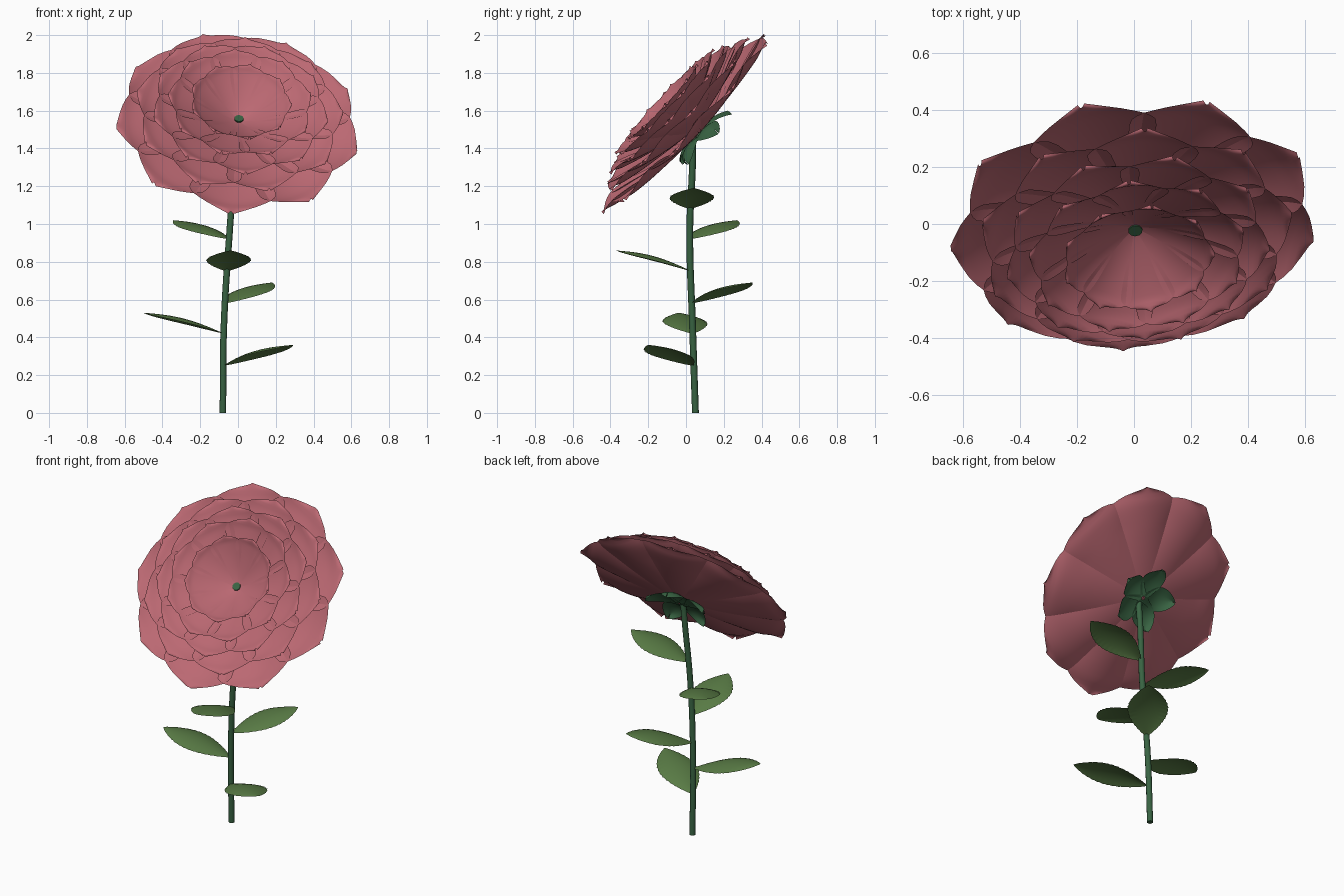
import bpy, math
from mathutils import Vector, Matrix

old = bpy.data.objects.get("Cube")
if old:
    bpy.data.objects.remove(old)


def material(name, rgb):
    m = bpy.data.materials.new(name)
    m.use_nodes = True
    m.diffuse_color = (*rgb, 1)
    m.node_tree.nodes["Principled BSDF"].inputs["Base Color"].default_value = (*rgb, 1)
    return m


ROSE = material("dusty rose", (0.50, 0.14, 0.17))
LEAF = material("leaf green", (0.10, 0.20, 0.06))
STEM = material("stem green", (0.04, 0.125, 0.055))


def interp(points, t):
    """Piecewise linear lookup."""
    for (a, va), (b, vb) in zip(points, points[1:]):
        if t <= b:
            return va + (vb - va) * (t - a) / (b - a)
    return points[-1][1]


def sheets(name, surfaces, nu, ns, mat):
    """One object made of several curved sheets; each surface maps (t 0..1, s -1..1) to a point."""
    verts, faces = [], []
    for surf in surfaces:
        base, row = len(verts), ns + 1
        verts += [surf(i / nu, 2 * j / ns - 1) for i in range(nu + 1) for j in range(row)]
        for i in range(nu):
            for j in range(ns):
                k = base + i * row + j
                faces.append((k, k + row, k + row + 1, k + 1))
    mesh = bpy.data.meshes.new(name)
    mesh.from_pydata(verts, [], faces)
    mesh.materials.append(mat)
    mesh.polygons.foreach_set("use_smooth", [True] * len(faces))
    ob = bpy.data.objects.new(name, mesh)
    bpy.context.collection.objects.link(ob)


# Bloom frame: tipped back, turned a little to its left, height points out of the face
FRAME = (Matrix.Translation((0, 0, 1.535)) @ Matrix.Rotation(0.12, 4, "Z")
         @ Matrix.Rotation(math.radians(47.3), 4, "X"))


def bloom(angle, r, side, h):
    return FRAME @ (Matrix.Rotation(math.radians(angle), 4, "Z") @ Vector((r, side, h)))


# Petals: broad blades with raised edges and a small folded tip
OUTLINE = [(0, 0.08), (0.2, 0.28), (0.4, 0.54), (0.6, 0.82), (0.72, 0.96), (0.8, 1.0),
           (0.87, 0.86), (0.94, 0.52), (1, 0.05)]


def petal(angle, radius, h0, h1, bend, count):
    width = radius * 0.8 * math.tan(math.pi / count) * 1.23

    def surf(t, s):
        across = interp(OUTLINE, t)
        h = h0 + (h1 - h0) * t ** bend
        h += 0.22 * width * (s * s - 0.15) * min(1, 1.6 * t) * across
        tip = max(0, t - 0.88) / 0.12
        h += 0.02 * tip * (1 - s * s) - 0.015 * tip * tip
        return bloom(angle, 0.012 + (radius - 0.012) * t, width * across * s, h)
    return surf


# Rings from the wide outer one to the inner cup: radius, base, rim, bend, turn
RINGS = [("outer_petals", 0.65, -0.085, 0.0, 1.4, 22),
         ("second_petals", 0.555, -0.05, 0.07, 1.3, 2),
         ("third_petals", 0.47, -0.025, 0.12, 1.25, 29),
         ("fourth_petals", 0.385, 0.0, 0.16, 1.25, 10),
         ("inner_petals", 0.27, 0.025, 0.175, 1.25, 35)]
for name, radius, h0, h1, bend, turn in RINGS:
    sheets(name, [petal(turn + 40 * k, radius, h0, h1, bend, 9) for k in range(9)], 28, 12, ROSE)


# Sepals spreading under the bloom, with edges and tips curled back
def sepal(angle):
    def surf(t, s):
        w = 0.075 * math.sin(math.pi * (0.1 + 0.9 * t ** 1.3)) ** 0.7 if t < 1 else 0.002
        h = -0.1 + 0.02 * math.sin(math.pi * t) - 0.02 * t ** 3 - 0.03 * s * s * t
        return bloom(angle, 0.01 + 0.19 * t, w * s, h)
    return surf


sheets("sepals", [sepal(18 + 72 * k) for k in range(5)], 14, 6, STEM)

# Stem: a round tube along a gentle curve, ending in the flower heart
curve = bpy.data.curves.new("stem", "CURVE")
curve.dimensions = "3D"
curve.bevel_depth = 0.018
curve.bevel_resolution = 3
curve.use_fill_caps = True
path = [(-0.08, 0.05, 0), (-0.075, 0.035, 0.45), (-0.045, 0.02, 0.95),
        (-0.01, 0.035, 1.4), (0, 0.03, 1.5), (0.005, -0.025, 1.56)]
spline = curve.splines.new("BEZIER")
spline.bezier_points.add(len(path) - 1)
for p, co in zip(spline.bezier_points, path):
    p.co = co
    p.handle_left_type = p.handle_right_type = "AUTO"
spline.bezier_points[-1].radius = 1.4
curve.materials.append(STEM)
bpy.context.collection.objects.link(bpy.data.objects.new("stem", curve))


# Leaves: arched blades with a toothed edge
def leaf(base, tip):
    base, tip = Vector(base), Vector(tip)
    flat = Vector((tip.x - base.x, tip.y - base.y, 0))
    side = Vector((-flat.y, flat.x, 0)).normalized()
    rise = tip.z - base.z

    def surf(t, s):
        tooth = 1 - 0.06 * ((t * 14) % 1) if abs(s) > 0.95 else 1
        belly = math.sin(math.pi * t ** 1.12) ** 0.78 if 0 < t < 1 else 0.02
        z = rise * (t + 0.22 * math.sin(math.pi * t)) - 0.024 * s * s * belly
        return base + flat * t - side * (0.12 * belly * tooth * s) + Vector((0, 0, z))
    return surf


LEAVES = [((-0.075, 0.035, 0.25), (0.29, -0.20, 0.36)),
          ((-0.075, 0.035, 0.42), (-0.50, -0.04, 0.53)),
          ((-0.07, 0.03, 0.58), (0.18, 0.35, 0.69)),
          ((-0.06, 0.03, 0.75), (-0.04, -0.37, 0.86)),
          ((-0.05, 0.02, 0.92), (-0.34, 0.27, 1.02)),
          ((-0.035, 0.02, 1.08), (0.36, 0.04, 1.19))]
for i, (base, tip) in enumerate(LEAVES):
    sheets(f"leaf_{i + 1}", [leaf(base, tip)], 56, 8, LEAF)
